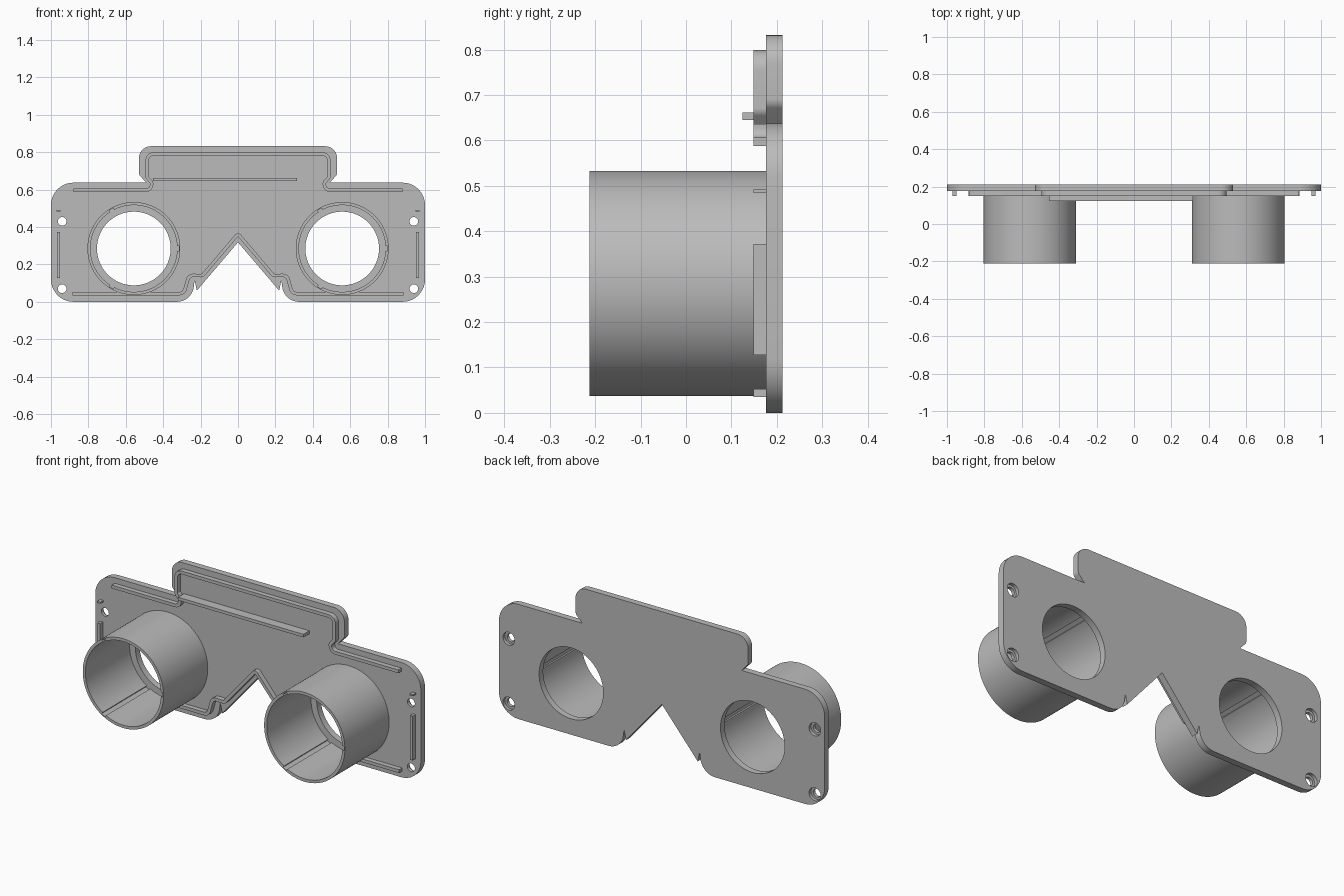
import bpy, bmesh, math
from mathutils import Vector

if "Cube" in bpy.data.objects:
    bpy.data.objects.remove(bpy.data.objects["Cube"], do_unlink=True)

FRONT, BACK, RIM = 0.176, 0.212, 0.149      # plate faces and rim height along y
TUBE_X, TUBE_Z = 0.557, 0.285

grey = bpy.data.materials.new("plain grey")
grey.use_nodes = True
grey.diffuse_color = (0.5, 0.5, 0.5, 1)
grey.node_tree.nodes["Principled BSDF"].inputs["Base Color"].default_value = (0.5, 0.5, 0.5, 1)


def finish(bm, name):
    bmesh.ops.recalc_face_normals(bm, faces=bm.faces)
    mesh = bpy.data.meshes.new(name)
    bm.to_mesh(mesh)
    bm.free()
    mesh.materials.append(grey)
    mesh.shade_smooth()
    mesh.set_sharp_from_angle(angle=math.radians(30))
    obj = bpy.data.objects.new(name, mesh)
    bpy.context.collection.objects.link(obj)
    return obj


def fillet(points, closed):
    """Round each (x, z, radius) corner of a path."""
    out, n = [], len(points)
    for i, (x, z, r) in enumerate(points):
        p = Vector((x, z))
        if r == 0 or (not closed and i in (0, n - 1)):
            out.append(p)
            continue
        a = (Vector(points[i - 1][:2]) - p).normalized()
        b = (Vector(points[(i + 1) % n][:2]) - p).normalized()
        half = a.angle(b) / 2
        centre = p + (a + b).normalized() * r / math.sin(half)
        start = p + a * r / math.tan(half) - centre
        end = p + b * r / math.tan(half) - centre
        steps = 10
        sweep = start.angle_signed(end)
        for k in range(steps + 1):
            t = -sweep * k / steps
            c, s = math.cos(t), math.sin(t)
            out.append(centre + Vector((start.x * c - start.y * s, start.x * s + start.y * c)))
    return out


def mirrored(half):
    """Join a left half with its mirror image; a point on x = 0 is kept once."""
    return half + [(-x, z, r) for x, z, r in reversed(half) if x != 0]


def extrude(bm, points, y0, y1):
    front = [bm.verts.new((p[0], y0, p[1])) for p in points]
    back = [bm.verts.new((p[0], y1, p[1])) for p in points]
    bm.faces.new(front)
    bm.faces.new(back[::-1])
    for i in range(len(points)):
        bm.faces.new((front[i - 1], front[i], back[i], back[i - 1]))


def circle(x, z, r, n=64):
    return [(x + r * math.cos(2 * math.pi * i / n), z + r * math.sin(2 * math.pi * i / n))
            for i in range(n)]


def ribbon(name, path, width):
    """Raised bead of constant width following a path on the plate."""
    pts = fillet(path, False)
    bm = bmesh.new()
    rows = []
    for i, p in enumerate(pts):
        d1 = (p - pts[i - 1]).normalized() if i else (pts[1] - p).normalized()
        d2 = (pts[i + 1] - p).normalized() if i < len(pts) - 1 else d1
        d = (d1 + d2).normalized()
        off = Vector((-d.y, d.x)) * width / 2 / max(d.dot(d1), 0.5)
        rows.append([bm.verts.new((q.x, y, q.y)) for q, y in
                     ((p + off, RIM), (p - off, RIM), (p - off, FRONT + 0.003), (p + off, FRONT + 0.003))])
    for a, b in zip(rows, rows[1:]):
        for k in range(4):
            bm.faces.new((a[k - 1], a[k], b[k], b[k - 1]))
    bm.faces.new(rows[0])
    bm.faces.new(rows[-1][::-1])
    return finish(bm, name)


def block(name, x0, x1, z0, z1, y0):
    bm = bmesh.new()
    extrude(bm, [(x0, z0), (x1, z0), (x1, z1), (x0, z1)], y0, FRONT + 0.003)
    return finish(bm, name)


def cut(obj, bm):
    cutter = finish(bm, "cutter")
    cutter.hide_render = True
    mod = obj.modifiers.new("cut", "BOOLEAN")
    mod.operation, mod.solver, mod.object = "DIFFERENCE", "EXACT", cutter
    bpy.context.view_layer.objects.active = obj
    bpy.ops.object.modifier_apply(modifier=mod.name)
    bpy.data.objects.remove(cutter, do_unlink=True)


# Face plate with raised brow panel and nose cut
outline = mirrored([(-0.53, 0.832, 0.065), (-0.53, 0.68, 0.03), (-0.49, 0.637, 0),
                    (-1, 0.637, 0.12), (-1, 0, 0.12), (-0.247, 0, 0.09),
                    (-0.232, 0.115, 0), (-0.22, 0.06, 0), (0, 0.318, 0)])
bm = bmesh.new()
extrude(bm, fillet(outline, True), FRONT, BACK)
plate = finish(bm, "face_plate")

# Eye openings and screw holes, then wider recesses on the back
through, recess = bmesh.new(), bmesh.new()
for side in (-1, 1):
    extrude(through, circle(side * TUBE_X, TUBE_Z, 0.197, 96), 0.1, 0.3)
    for z in (0.43, 0.07):
        extrude(through, circle(side * 0.94, z, 0.023, 32), 0.1, 0.3)
        extrude(recess, circle(side * 0.94, z, 0.036, 32), 0.194, 0.3)
cut(plate, through)
cut(plate, recess)
plate.data.shade_smooth()
plate.data.set_sharp_from_angle(angle=math.radians(30))


# Eye tubes with three key grooves along the inner wall
def eye_tube(name, cx):
    n = 120
    bm = bmesh.new()
    rings = []
    for i in range(n):
        wide = i % 40 in (0, 1, 39)
        for edge in ([0.232, 0.242] if i % 40 == 39 else [0.242, 0.232] if i % 40 == 1
                     else [0.242 if wide else 0.232]):
            a = 2 * math.pi * i / n
            c, s = math.cos(a), math.sin(a)
            rings.append([bm.verts.new((cx + r * c, y, TUBE_Z + r * s)) for r, y in
                          ((0.248, -0.212), (0.248, FRONT + 0.003), (edge, FRONT + 0.003), (edge, -0.212))])
    for a, b in zip(rings, rings[1:] + rings[:1]):
        for k in range(4):
            bm.faces.new((a[k - 1], a[k], b[k], b[k - 1]))
    bmesh.ops.remove_doubles(bm, verts=bm.verts, dist=0.0001)
    finish(bm, name)


for side, label in ((-1, "right"), (1, "left")):
    eye_tube(label + "_eye_tube", side * TUBE_X)
    # Locating ribs beside the screw holes
    x = side * 0.96
    block(label + "_side_rib", x - 0.008, x + 0.008, 0.127, 0.372, RIM)
    block(label + "_small_rib", x - 0.01, x + 0.01, 0.484, 0.492, RIM)

# Raised beads following the upper and lower edges
ribbon("upper_rim", mirrored([(-0.88, 0.597, 0), (-0.462, 0.597, 0.03), (-0.462, 0.638, 0.012),
                              (-0.486, 0.665, 0.015), (-0.486, 0.79, 0.035)]), 0.018)
ribbon("lower_rim", mirrored([(-0.885, 0.044, 0), (-0.29, 0.044, 0.03), (-0.262, 0.142, 0.03),
                              (-0.19, 0.14, 0.02), (0, 0.363, 0.012)]), 0.018)

# Brow ledge
block("brow_ledge", -0.455, 0.315, 0.645, 0.662, 0.124)
